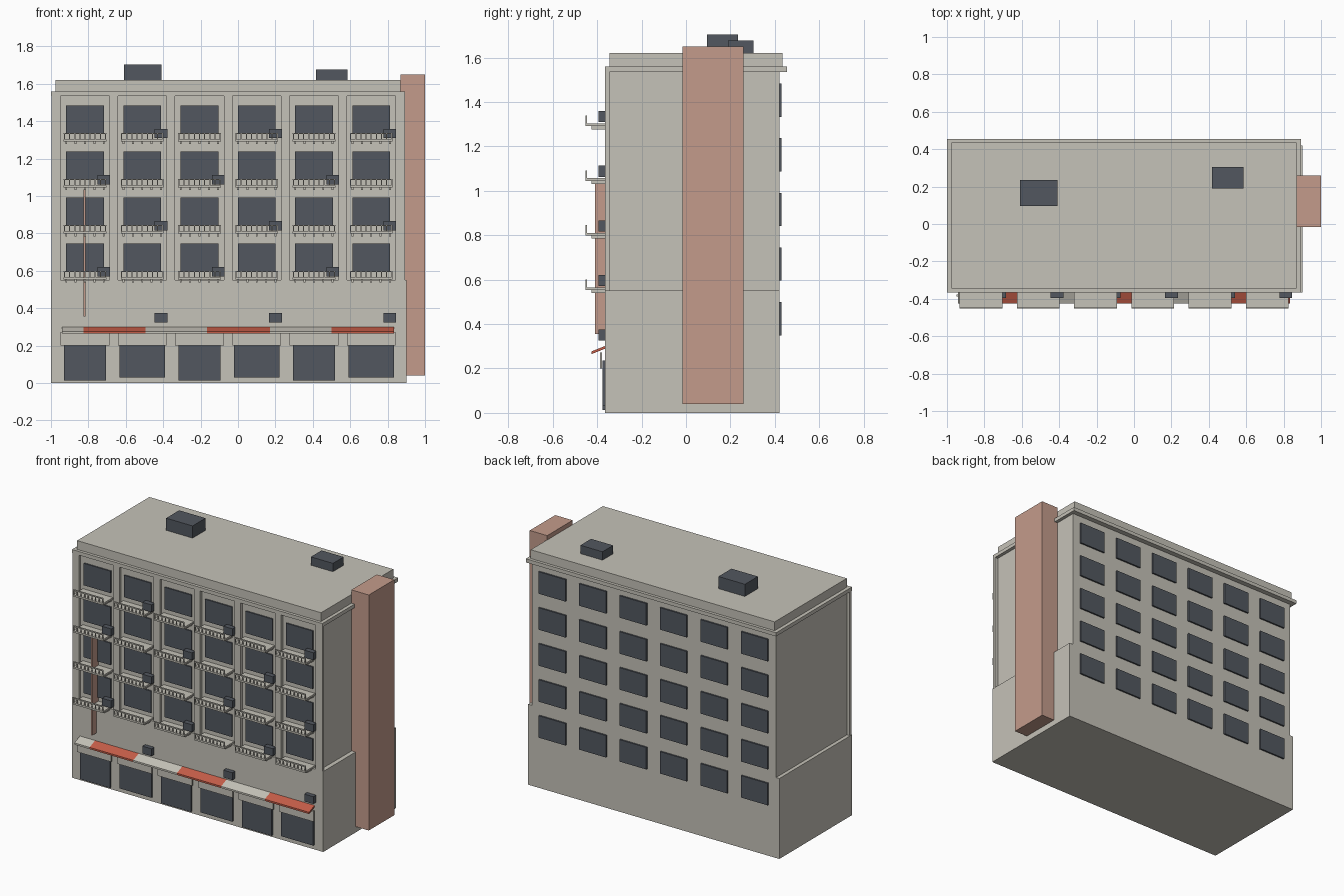
import bpy, bmesh

cube = bpy.data.objects.get("Cube")
if cube:
    bpy.data.objects.remove(cube, do_unlink=True)


def material(name, rgb):
    m = bpy.data.materials.new(name)
    m.use_nodes = True
    m.diffuse_color = (*rgb, 1)
    bsdf = next(n for n in m.node_tree.nodes if n.type == 'BSDF_PRINCIPLED')
    bsdf.inputs["Base Color"].default_value = (*rgb, 1)
    bsdf.inputs["Roughness"].default_value = 0.8
    return m


STONE = material("warm grey stone", (0.56, 0.54, 0.48))
DARK = material("dark slate", (0.085, 0.097, 0.116))
CLAY = material("pale clay", (0.55, 0.33, 0.26))
RED = material("awning red", (0.56, 0.11, 0.065))


def boxes(name, mat, spans, shear=0):
    """One object from (x0, x1, y0, y1, z0, z1) boxes; shear raises z along y."""
    bm = bmesh.new()
    for x0, x1, y0, y1, z0, z1 in spans:
        for v in bmesh.ops.create_cube(bm, size=1)["verts"]:
            y = y0 if v.co.y < 0 else y1
            z = z0 if v.co.z < 0 else z1
            v.co = (x0 if v.co.x < 0 else x1, y, z + shear * (y - y0))
    me = bpy.data.meshes.new(name)
    bm.to_mesh(me)
    bm.free()
    me.materials.append(mat)
    ob = bpy.data.objects.new(name, me)
    bpy.context.collection.objects.link(ob)
    return ob


FRONT, RECESS, BACK = -0.365, -0.345, 0.42
BASE_TOP, CORNICE = 0.55, 1.535
STEP, FLOOR = 0.306, 0.246
bays = [-0.818 + STEP * i for i in range(6)]
floors = [0.565 + FLOOR * i for i in range(4)]      # balcony floor heights

# Main masses
boxes("ground_storey", STONE, [(-1, 0.9, FRONT, BACK, 0, BASE_TOP)])
boxes("upper_storeys", STONE, [(-0.975, 0.87, RECESS, BACK, BASE_TOP, CORNICE)])
boxes("cornice", STONE, [(-1, 0.893, FRONT, 0.455, CORNICE, 1.56)])
boxes("parapet_roof", STONE, [(-0.975, 0.87, RECESS, 0.435, 1.56, 1.62)])

# Pilasters between the recessed bays
edges = [-0.997] + [c + s for c in bays for s in (-0.13, 0.13)] + [0.893]
boxes("pilasters", STONE, [(a, b, FRONT, RECESS, BASE_TOP, CORNICE)
                           for a, b in zip(edges[::2], edges[1::2])])

# Windows, front and back
boxes("front_windows", DARK, [(c - 0.101, c + 0.101, RECESS - 0.009, RECESS, z + 0.03, z + 0.18)
                              for c in bays for z in floors])
boxes("back_windows", DARK, [(c - 0.101, c + 0.101, BACK, BACK + 0.011, z + 0.03, z + 0.18)
                             for c in bays for z in [floors[0] - FLOOR] + floors])

# Balconies: slab, brackets, balusters and handrail
slabs, brackets, railings = [], [], []
for c in bays:
    for z in floors:
        slabs.append((c - 0.114, c + 0.114, -0.452, RECESS, z - 0.012, z))
        for i in range(5):
            x = c - 0.1 + 0.05 * i
            brackets.append((x - 0.005, x + 0.005, -0.425, RECESS, z - 0.026, z - 0.012))
        for i in range(9):
            x = c - 0.11 + 0.0275 * i
            railings.append((x - 0.003, x + 0.003, -0.452, -0.446, z, z + 0.03))
        railings.append((c - 0.114, c + 0.114, -0.453, -0.445, z + 0.028, z + 0.035))
boxes("balcony_slabs", STONE, slabs)
boxes("balcony_brackets", STONE, brackets)
boxes("balcony_railings", STONE, railings)

# Air conditioners in a staggered pattern
boxes("air_conditioners", DARK, [
    (c + 0.066, c + 0.134, -0.395, FRONT + 0.005, 0.325 + FLOOR * k, 0.375 + FLOOR * k)
    for k in range(5) for i, c in enumerate(bays) if (i + k) % 2])

# Shop fronts with fascia panels
shops, fascias = [], []
for i, c in enumerate(bays):
    w, z = (0.121, 0.03) if i % 2 else (0.113, 0.013)
    shops.append((c - w, c + w, -0.377, FRONT, z, 0.235))
    fascias.append((c - 0.13, c + 0.13, -0.388, -0.378, 0.2, 0.272))
boxes("shop_fronts", DARK, shops)
boxes("shop_fascias", STONE, fascias)

# Sloping striped awning
SLOPE = 0.4
cuts = [-0.94, -0.825, -0.495, -0.165, 0.17, 0.5, 0.835]
stripes = [(a, b, -0.425, FRONT, 0.265, 0.277) for a, b in zip(cuts, cuts[1:])]
boxes("awning_light_stripes", STONE, stripes[::2], SLOPE)
boxes("awning_red_stripes", RED, stripes[1::2], SLOPE)

# Blade sign board, lift shaft and rooftop units
boxes("blade_sign_board", CLAY, [(-0.825, -0.815, -0.41, RECESS, 0.355, 1.035)])
boxes("lift_shaft", CLAY, [(0.868, 1, -0.015, 0.26, 0.04, 1.65)])
boxes("rooftop_units", DARK, [(-0.61, -0.41, 0.095, 0.235, 1.62, 1.703),
                              (0.418, 0.585, 0.19, 0.305, 1.62, 1.677)])
